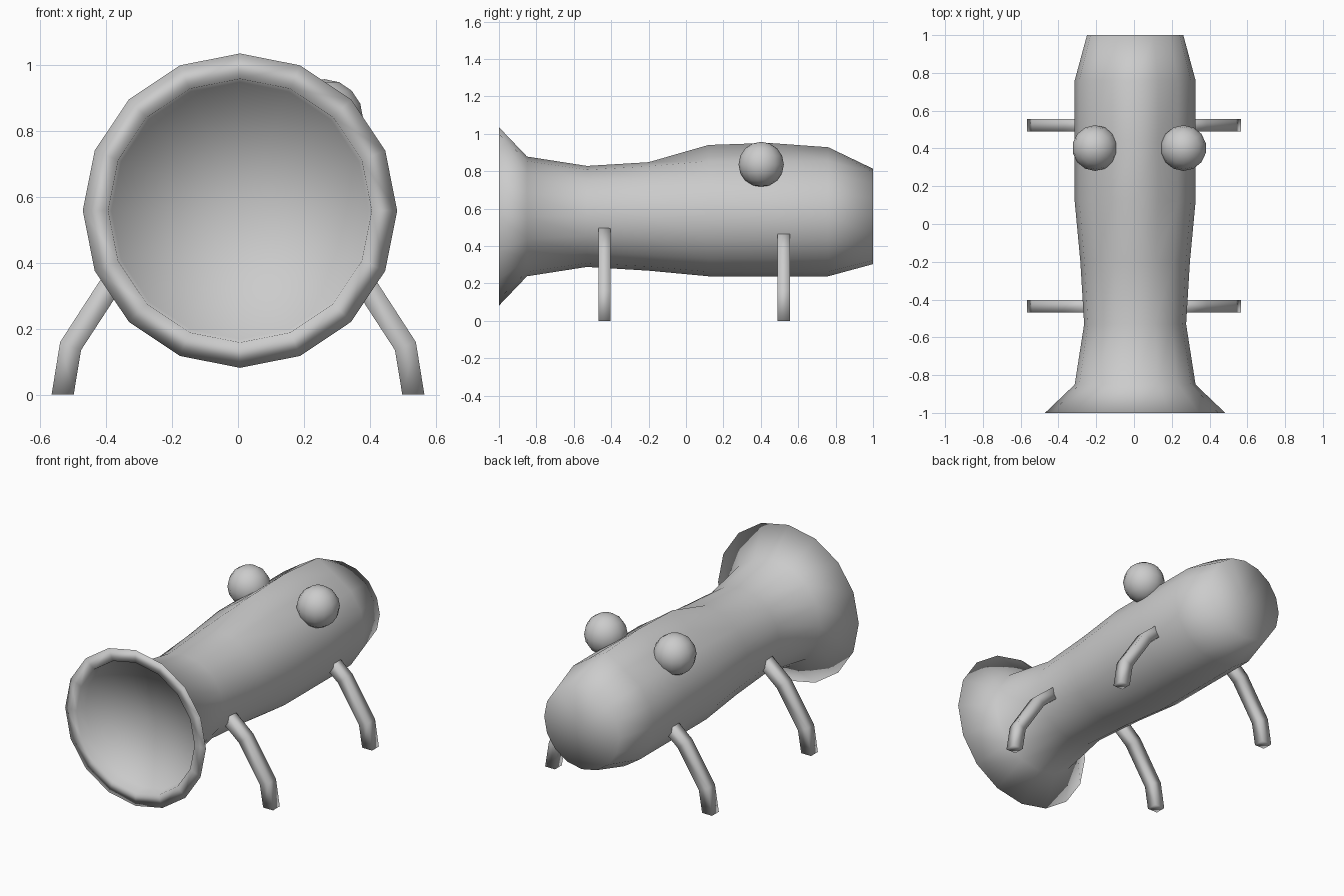
import bpy, bmesh, math
from mathutils import Vector

if "Cube" in bpy.data.objects:
    bpy.data.objects.remove(bpy.data.objects["Cube"])


def finish(name, bm):
    bmesh.ops.recalc_face_normals(bm, faces=bm.faces)
    mesh = bpy.data.meshes.new(name)
    bm.to_mesh(mesh)
    bm.free()
    for p in mesh.polygons:
        p.use_smooth = True
    ob = bpy.data.objects.new(name, mesh)
    bpy.context.collection.objects.link(ob)
    return ob


def bridge(bm, rings):
    n = len(rings[0])
    for a, b in zip(rings, rings[1:]):
        for i in range(n):
            j = (i + 1) % n
            bm.faces.new((a[i], a[j], b[j], b[i]))


def cap(bm, ring, centre):
    c = bm.verts.new(centre)
    for i in range(len(ring)):
        bm.faces.new((ring[i], ring[(i + 1) % len(ring)], c))


# Trumpet-mouthed body: y, radius, lift of the ridge along the top
# The first row forms the recessed floor of the mouth
SECTIONS = [
    (-0.93, 0.39, 0), (-1.00, 0.40, 0), (-1.00, 0.477, 0), (-0.85, 0.32, 0),
    (-0.53, 0.27, 0), (-0.20, 0.29, 0), (0.12, 0.32, 0.062),
    (0.44, 0.32, 0.073), (0.76, 0.32, 0.05), (1.00, 0.255, 0),
]
SIDES, CX, CZ = 16, 0.006, 0.558
bm = bmesh.new()
rings = []
for y, r, lift in SECTIONS:
    ring = []
    for i in range(SIDES):
        a = math.tau * i / SIDES
        z = CZ + r * math.cos(a) + (lift if i == 0 else 0)
        ring.append(bm.verts.new((CX + r * math.sin(a), y, z)))
    rings.append(ring)
bridge(bm, rings)
cap(bm, rings[0], (CX, -0.88, CZ))
cap(bm, rings[-1], (CX, 1.0, CZ))
finish("body", bm)


# Eyes
for side, x in (("left", -0.206), ("right", 0.262)):
    bm = bmesh.new()
    bmesh.ops.create_uvsphere(bm, u_segments=14, v_segments=8, radius=0.121)
    for v in bm.verts:
        v.co += Vector((x, 0.402, 0.836))
    finish(side + "_eye", bm)


# Bent legs: mitred square tubes along a path in the xz plane
PATH = [Vector(p) for p in ((0.532, 0.003), (0.508, 0.147), (0.36, 0.375), (0.2, 0.51))]


def leg(name, sign, y):
    bm = bmesh.new()
    rings = []
    for i, p in enumerate(PATH):
        d0 = (PATH[max(i, 1)] - PATH[max(i, 1) - 1]).normalized()
        k = min(i, len(PATH) - 2)
        d1 = (PATH[k + 1] - PATH[k]).normalized()
        t = (d0 + d1).normalized()
        across = Vector((t.y, -t.x)) * 0.034
        ring = []
        for u, w in ((1, 1), (-1, 1), (-1, -1), (1, -1)):
            q = p + across * u
            z = 0.0 if i == 0 else q.y
            ring.append(bm.verts.new((sign * q.x, y + 0.033 * w, z)))
        rings.append(ring)
    bridge(bm, rings)
    bm.faces.new(rings[0])
    bm.faces.new(rings[-1])
    finish(name, bm)


for side, sign in (("left", -1), ("right", 1)):
    leg("front_leg_" + side, sign, -0.436)
    leg("back_leg_" + side, sign, 0.523)
